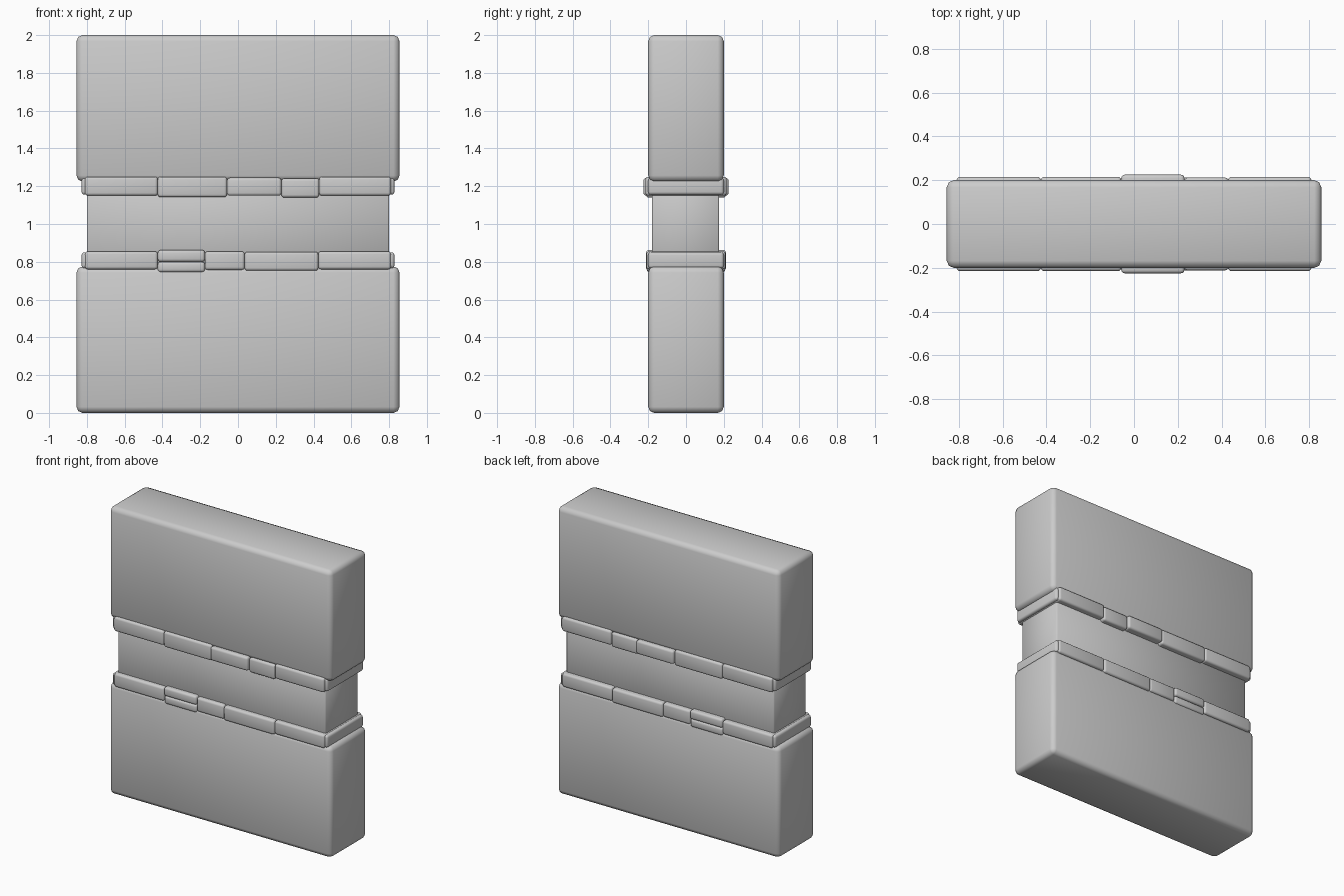
import bpy
import math

cube = bpy.data.objects.get("Cube")
if cube:
    bpy.data.objects.remove(cube, do_unlink=True)

stone = bpy.data.materials.new("grey_stone")
stone.use_nodes = True
GREY = (0.6, 0.6, 0.6, 1.0)
stone.diffuse_color = GREY
stone.node_tree.nodes["Principled BSDF"].inputs["Base Color"].default_value = GREY


def block(name, xs, ys, zs, bevel, segments=3):
    """Box between the given limits with softened edges."""
    spans = (xs, ys, zs)
    bpy.ops.mesh.primitive_cube_add(size=1, location=[(a + b) / 2 for a, b in spans])
    ob = bpy.context.object
    ob.name = name
    ob.scale = [b - a for a, b in spans]
    bpy.ops.object.transform_apply(location=False, rotation=False, scale=True)
    ob.data.materials.append(stone)
    if bevel:
        mod = ob.modifiers.new("soft_edges", 'BEVEL')
        mod.width = bevel
        mod.segments = segments
        bpy.ops.object.modifier_apply(modifier=mod.name)
        bpy.ops.object.shade_smooth_by_angle(angle=math.radians(50))
    return ob


# Large wall slabs and the recessed core between them
block("lower_slab", (-0.855, 0.855), (-0.2, 0.2), (0, 0.775), 0.032, 2)
block("upper_slab", (-0.855, 0.855), (-0.2, 0.2), (1.225, 2), 0.032, 2)
block("recessed_core", (-0.8, 0.8), (-0.18, 0.175), (0.7, 1.3), 0.006, 1)

# Brick courses: x start, x end, z bottom, z top, half depth
courses = {
    "upper_brick": [
        (-0.81, -0.425, 1.15, 1.25, 0.215),
        (-0.425, -0.058, 1.142, 1.25, 0.215),
        (-0.058, 0.23, 1.15, 1.245, 0.225),
        (0.23, 0.43, 1.14, 1.242, 0.212),
        (0.43, 0.81, 1.15, 1.25, 0.215),
    ],
    "lower_brick": [
        (-0.81, -0.425, 0.76, 0.855, 0.21),
        (-0.425, -0.175, 0.8, 0.862, 0.212),
        (-0.425, -0.175, 0.745, 0.8, 0.208),
        (-0.175, 0.035, 0.757, 0.855, 0.208),
        (0.035, 0.425, 0.753, 0.853, 0.212),
        (0.425, 0.81, 0.76, 0.855, 0.21),
    ],
}
for name, bricks in courses.items():
    for i, (x0, x1, z0, z1, d) in enumerate(bricks, 1):
        block(f"{name}_{i}", (x0, x1), (-d, d), (z0, z1), 0.015)

# End bricks wrapping both narrow sides
for row, z0, z1 in (("upper", 1.155, 1.245), ("lower", 0.765, 0.85)):
    for side, s in (("left", 1), ("right", -1)):
        xs = sorted((s * 0.7, s * 0.828))
        block(f"{row}_end_brick_{side}", xs, (-0.2, 0.2), (z0, z1), 0.015)
